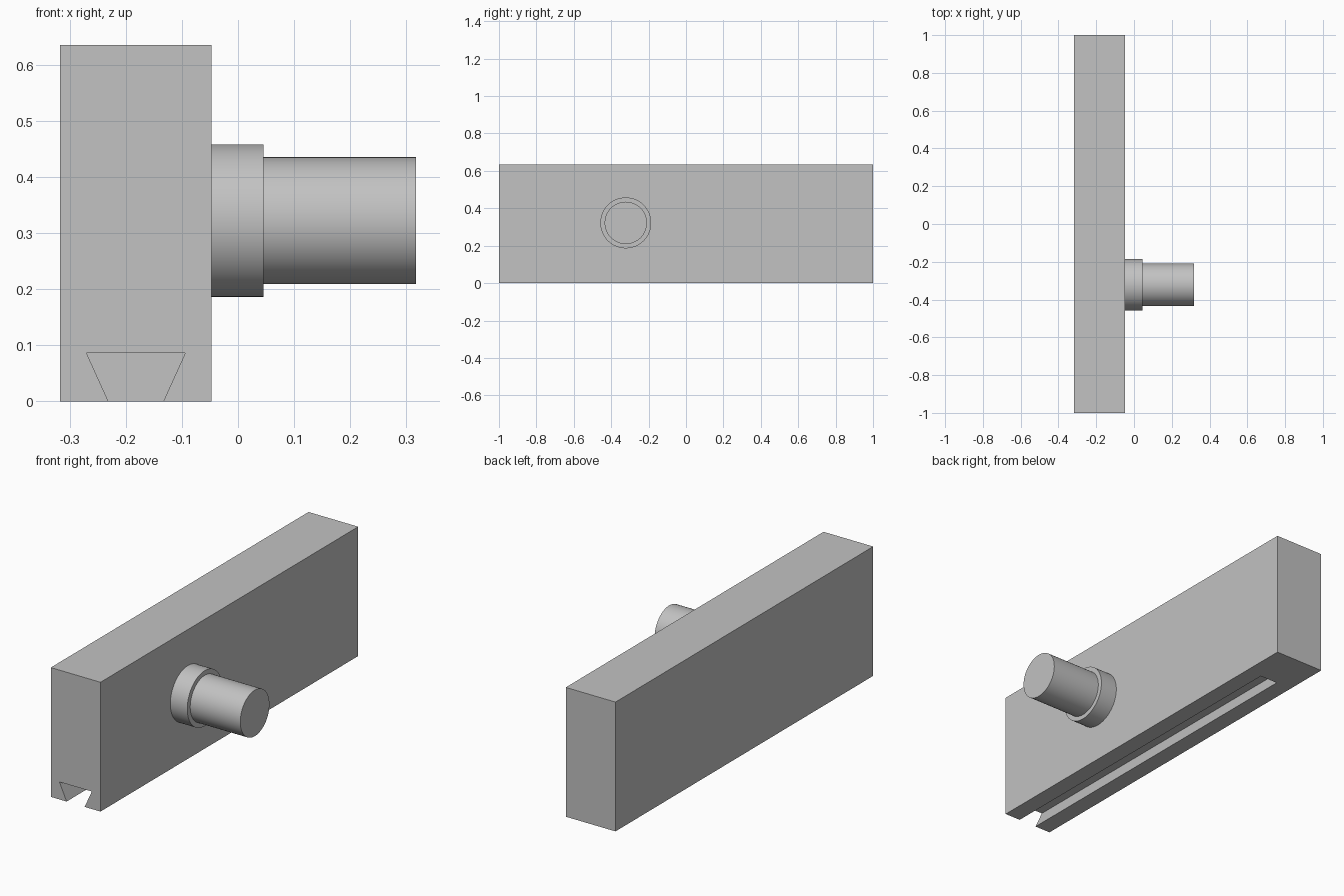
import bpy, bmesh, math
from mathutils import Matrix, Vector

if "Cube" in bpy.data.objects:
    bpy.data.objects.remove(bpy.data.objects["Cube"], do_unlink=True)

grey = bpy.data.materials.new("plain grey")
grey.use_nodes = True
grey.diffuse_color = (0.54, 0.54, 0.54, 1)
grey.node_tree.nodes["Principled BSDF"].inputs["Base Color"].default_value = grey.diffuse_color


def finish(name, bm):
    bmesh.ops.recalc_face_normals(bm, faces=bm.faces)
    mesh = bpy.data.meshes.new(name)
    bm.to_mesh(mesh)
    bm.free()
    mesh.materials.append(grey)
    ob = bpy.data.objects.new(name, mesh)
    bpy.context.collection.objects.link(ob)
    return ob


def prism(name, profile, y0, y1):
    """Extrude an x-z profile along y."""
    bm = bmesh.new()
    face = bm.faces.new([bm.verts.new((x, y0, z)) for x, z in profile])
    new = bmesh.ops.extrude_face_region(bm, geom=[face])["geom"]
    verts = [v for v in new if isinstance(v, bmesh.types.BMVert)]
    bmesh.ops.translate(bm, verts=verts, vec=Vector((0, y1 - y0, 0)))
    return finish(name, bm)


def lathe(name, profile, centre, steps=96):
    """Spin an (x, radius) profile about an axis parallel to x."""
    bm = bmesh.new()
    verts = [bm.verts.new((x, 0, r)) for x, r in profile]
    edges = [bm.edges.new(pair) for pair in zip(verts, verts[1:])]
    bmesh.ops.spin(bm, geom=verts + edges, cent=(0, 0, 0), axis=(1, 0, 0),
                   angle=math.tau, steps=steps)
    bmesh.ops.remove_doubles(bm, verts=bm.verts, dist=0.0005)
    bmesh.ops.transform(bm, matrix=Matrix.Translation(centre), verts=bm.verts)
    ob = finish(name, bm)
    bpy.ops.object.select_all(action="DESELECT")
    ob.select_set(True)
    bpy.context.view_layer.objects.active = ob
    bpy.ops.object.shade_smooth_by_angle(angle=math.radians(30))
    return ob


# Long upright block
left, right, top = -0.317, -0.047, 0.635
block = prism("block", [(left, 0), (right, 0), (right, top), (left, top)], -1, 1)

# Dovetail slot, open at the front and closed before the back
mid, roof, depth = -0.182, 0.088, 0.086
slope = (roof - 0.049) / depth
low = -0.02
narrow = 0.049 + slope * low
cutter = prism("slot_cutter", [(mid - narrow, low), (mid + narrow, low),
                               (mid + roof, depth), (mid - roof, depth)], -1.05, 0.775)
cutter.hide_render = True
cutter.hide_viewport = True
cut = block.modifiers.new("dovetail slot", "BOOLEAN")
cut.operation = "DIFFERENCE"
cut.solver = "EXACT"
cut.object = cutter

# Stepped side spindle: collar and shaft
lathe("spindle", [(right, 0), (right, 0.136), (0.045, 0.136), (0.045, 0.113),
                  (0.317, 0.113), (0.317, 0)], (0, -0.322, 0.322))
